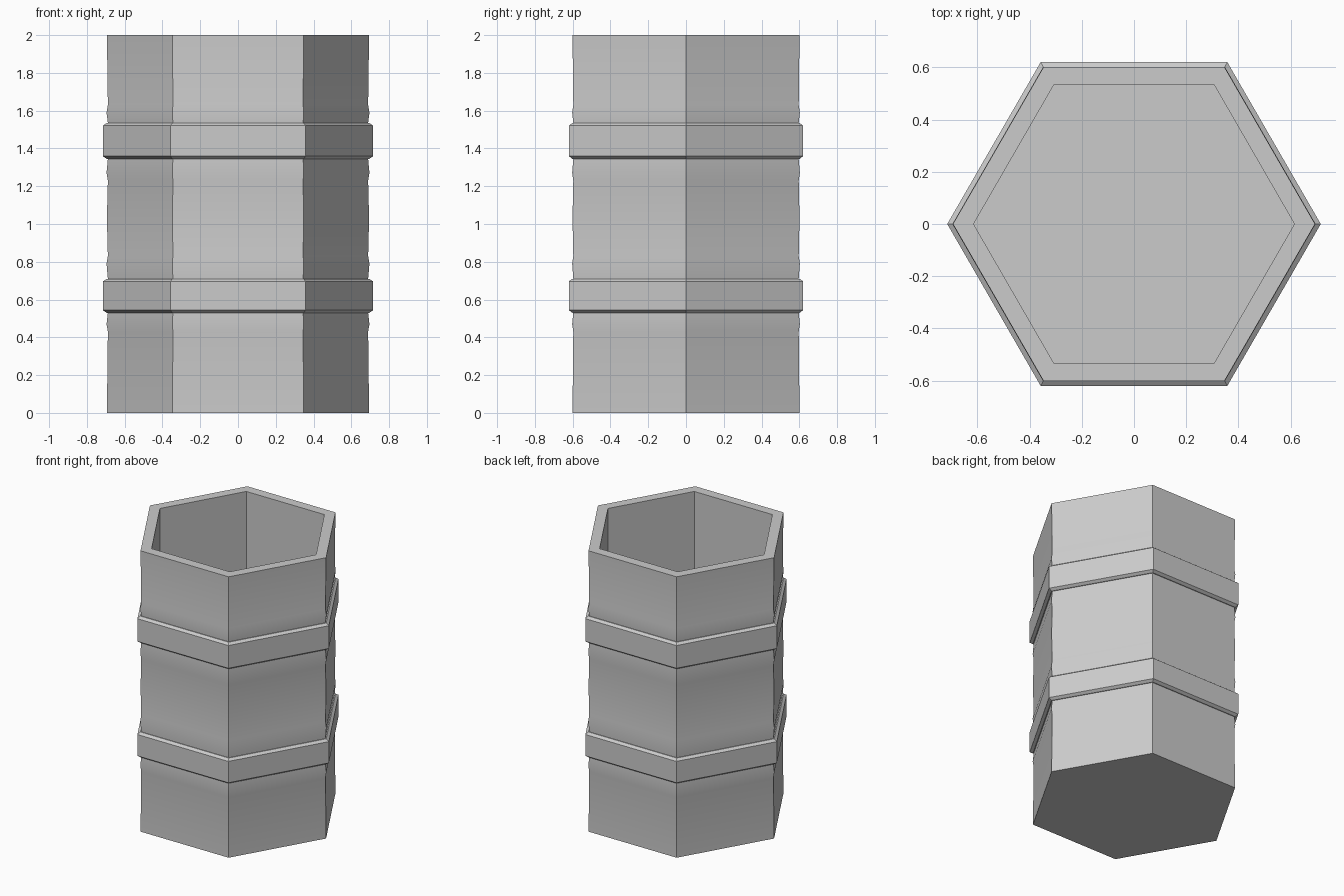
import bpy
import bmesh
from math import cos, sin, pi, radians

cube = bpy.data.objects.get("Cube")
if cube:
    bpy.data.objects.remove(cube, do_unlink=True)

SIDES = 6

grey = bpy.data.materials.new("plain_grey")
grey.use_nodes = True
colour = (0.6, 0.6, 0.6, 1)
grey.diffuse_color = colour
grey.node_tree.nodes["Principled BSDF"].inputs["Base Color"].default_value = colour


def lathe(name, profile, closed):
    """Sweep a (radius, height) profile round z; cap both ends unless closed."""
    bm = bmesh.new()
    rings = [[bm.verts.new((r * cos(2 * pi * k / SIDES), r * sin(2 * pi * k / SIDES), z))
              for k in range(SIDES)] for r, z in profile]
    pairs = list(zip(rings, rings[1:]))
    if closed:
        pairs.append((rings[-1], rings[0]))
    else:
        bm.faces.new(rings[0])
        bm.faces.new(rings[-1])
    for a, b in pairs:
        for k in range(SIDES):
            n = (k + 1) % SIDES
            bm.faces.new((a[k], a[n], b[n], b[k]))
    bmesh.ops.recalc_face_normals(bm, faces=bm.faces)
    mesh = bpy.data.meshes.new(name)
    bm.to_mesh(mesh)
    bm.free()
    mesh.materials.append(grey)
    obj = bpy.data.objects.new(name, mesh)
    bpy.context.collection.objects.link(obj)
    bpy.ops.object.select_all(action="DESELECT")
    obj.select_set(True)
    bpy.context.view_layer.objects.active = obj
    bpy.ops.object.shade_smooth_by_angle(angle=radians(30))
    return obj


# Hollow hexagonal body with shallow grooves either side of each band
BODY, GROOVE, SWELL, INNER = 0.694, 0.689, 0.696, 0.615
bands = {"lower_band": (0.53, 0.71), "upper_band": (1.345, 1.535)}
outline = [(BODY, 0)]
for (low, high), (under, over) in zip(bands.values(), ((0.43, 0.83), (1.23, 1.63))):
    outline += [(GROOVE, under), (SWELL, under + 0.04), (GROOVE, low),
                (GROOVE, high), (SWELL, over - 0.04), (GROOVE, over)]
    if over < 1:
        outline.append((BODY, 1.03))
outline += [(BODY, 2), (INNER, 2), (INNER, 0.08)]
lathe("cup_body", outline, closed=False)

# Raised bands with bevelled edges
for name, (low, high) in bands.items():
    lathe(name, [(0.66, low), (0.695, low), (0.716, low + 0.014),
                 (0.716, high - 0.014), (0.695, high), (0.66, high)], closed=True)
